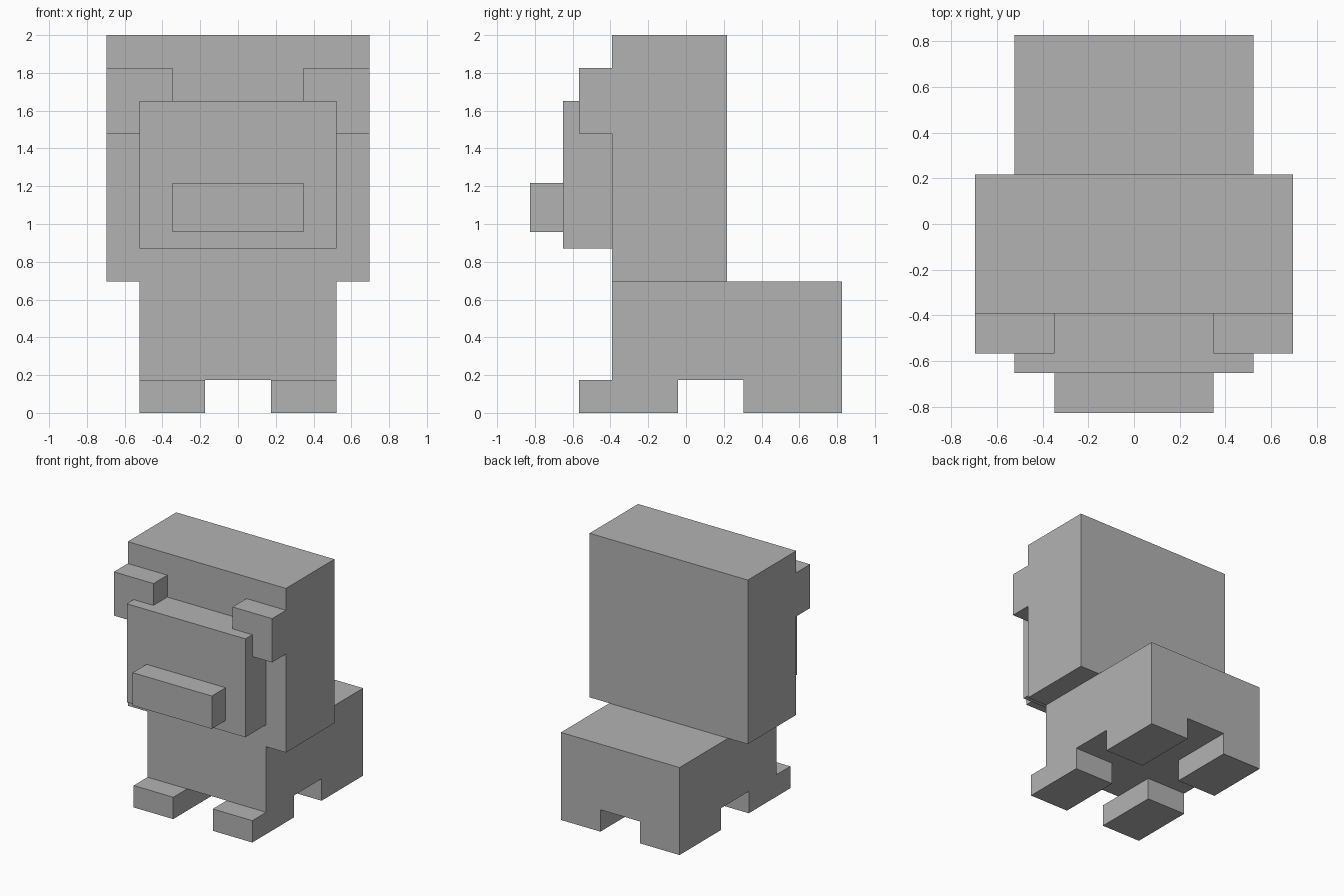
import bpy
import bmesh
from mathutils import Matrix, Vector

U = 2 / 23  # one block of the design grid

cube = bpy.data.objects.get("Cube")
if cube:
    bpy.data.objects.remove(cube, do_unlink=True)

grey = bpy.data.materials.new("plain grey")
grey.use_nodes = True
colour = (0.45, 0.45, 0.45, 1)
grey.diffuse_color = colour
grey.node_tree.nodes["Principled BSDF"].inputs["Base Color"].default_value = colour


def box(name, x, y, z):
    """Box from (low, high) ranges given in grid blocks."""
    low, high = (Vector(c) * U for c in zip(x, y, z))
    bm = bmesh.new()
    size = Matrix.Diagonal((*(high - low), 1))
    bmesh.ops.create_cube(bm, size=1, matrix=Matrix.Translation((low + high) / 2) @ size)
    mesh = bpy.data.meshes.new(name)
    bm.to_mesh(mesh)
    bm.free()
    mesh.materials.append(grey)
    obj = bpy.data.objects.new(name, mesh)
    bpy.context.collection.objects.link(obj)
    return obj


def box_pair(name, x, y, z):
    """The same box on the left (+x) and on the right (-x)."""
    box("left_" + name, x, y, z)
    box("right_" + name, (-x[1], -x[0]), y, z)


# Body and head
box("body", (-6, 6), (-4.5, 9.5), (2, 8))
box("head", (-8, 8), (-4.5, 2.5), (8, 23))

# Face
box("muzzle", (-6, 6), (-7.5, -4.5), (10, 19))
box("mouth", (-4, 4), (-9.5, -7.5), (11, 14))
box_pair("eye", (4, 8), (-6.5, -4.5), (17, 21))

# Feet
box_pair("front_foot", (2, 6), (-6.5, -0.5), (0, 2))
box_pair("back_foot", (2, 6), (3.5, 9.5), (0, 2))
